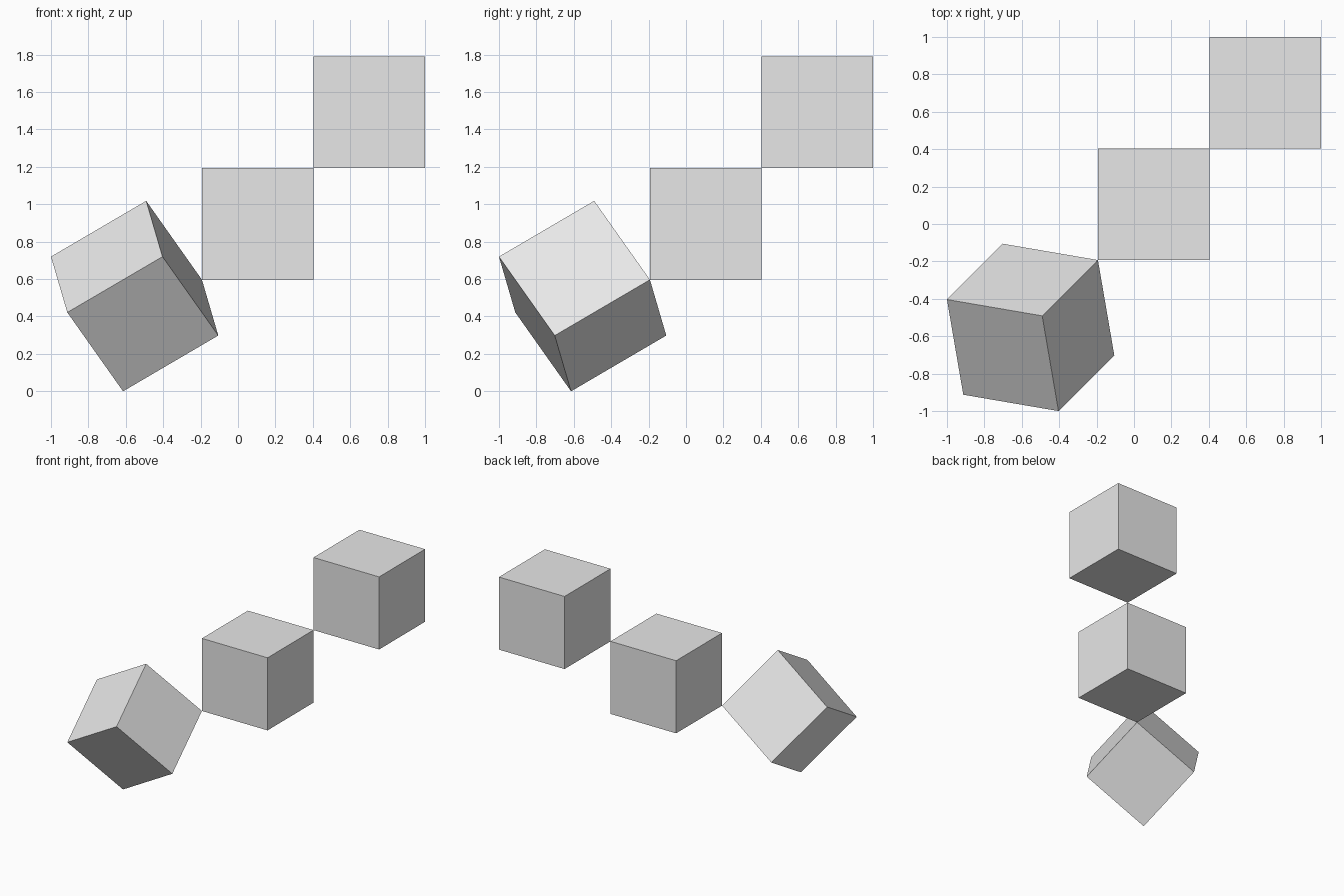
import bpy
import math
from mathutils import Matrix, Vector

default_cube = bpy.data.objects.get("Cube")
if default_cube:
    bpy.data.objects.remove(default_cube, do_unlink=True)

SIDE = 0.5964
HALF = Vector((SIDE, SIDE, SIDE)) / 2

grey = bpy.data.materials.new("light_grey")
grey.use_nodes = True
grey.diffuse_color = (0.8, 0.8, 0.8, 1)
grey.node_tree.nodes["Principled BSDF"].inputs["Base Color"].default_value = (0.8, 0.8, 0.8, 1)


def add_block(name, center, rotation=(0, 0, 0)):
    bpy.ops.mesh.primitive_cube_add(size=SIDE, location=center, rotation=rotation)
    block = bpy.context.object
    block.name = name
    block.data.materials.append(grey)
    return block


# Two upright blocks climb diagonally, meeting corner to corner
top_corner = Vector((1, 1, 3 * SIDE))
add_block("top_block", top_corner - HALF)
add_block("middle_block", top_corner - 3 * HALF)

# The lowest block hangs from the middle block's corner, tipped about the diagonal
joint = top_corner - 4 * HALF
tilt = Matrix.Rotation(math.radians(45), 3, Vector((1, -1, 0)))
arm = Vector((HALF.x, HALF.y, -HALF.z))
add_block("tilted_block", joint - tilt @ arm, tilt.to_euler())
